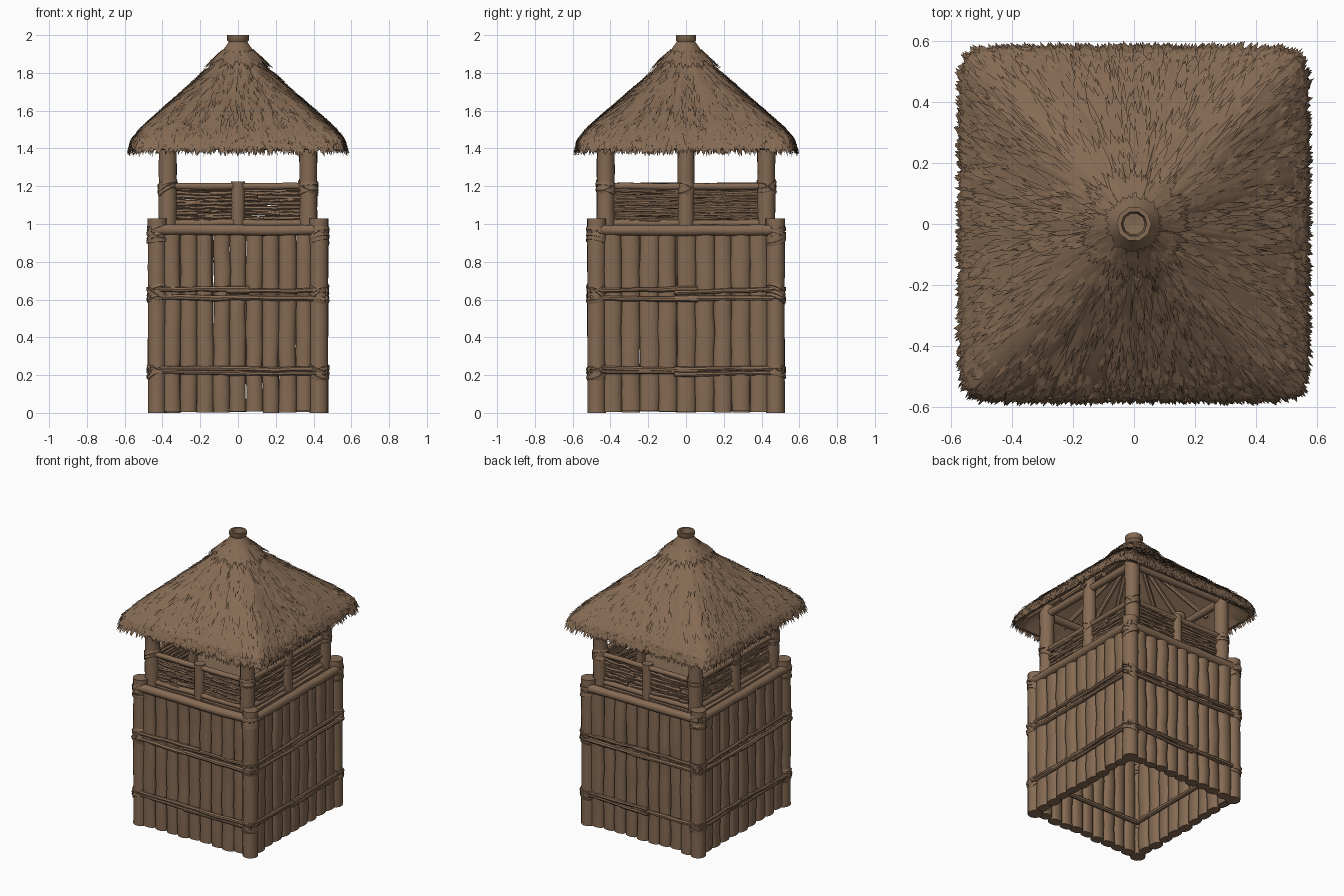
import bpy, bmesh, math, random
from mathutils import Vector

if "Cube" in bpy.data.objects:
    bpy.data.objects.remove(bpy.data.objects["Cube"])

random.seed(7)
R = random.uniform
wood = bpy.data.materials.new("weathered brown wood")
wood.diffuse_color = (0.235, 0.145, 0.087, 1)
wood.use_nodes = True
wood.node_tree.nodes["Principled BSDF"].inputs["Base Color"].default_value = wood.diffuse_color


def finish(bm, name, smooth=True):
    me = bpy.data.meshes.new(name)
    bm.to_mesh(me)
    bm.free()
    me.materials.append(wood)
    if smooth:
        me.shade_smooth()
        me.set_sharp_from_angle(angle=math.radians(50))
    ob = bpy.data.objects.new(name, me)
    bpy.context.collection.objects.link(ob)


def log(bm, p0, p1, ru, rv=None, sides=10, segs=6, wob=0.06, bend=0.0, power=2.0, u=None):
    """Irregular log from p0 to p1; ru is the half width along u, rv the other."""
    p0, p1 = Vector(p0), Vector(p1)
    rv = rv or ru
    d = (p1 - p0).normalized()
    u = Vector(u) if u else d.orthogonal().normalized()
    v = d.cross(u).normalized()
    rings = []
    for i in range(segs + 1):
        inner = 0 < i < segs
        c = p0.lerp(p1, i / segs)
        if inner:
            c += u * R(-bend, bend) + v * R(-bend, bend)
        k = 1 + R(-wob, wob)
        ring = []
        for j in range(sides):
            a = math.tau * (j + 0.5) / sides
            ca, sa = math.cos(a), math.sin(a)
            n = (abs(ca) ** power + abs(sa) ** power) ** (1 / power)
            ring.append(bm.verts.new(c + (u * ca * ru + v * sa * rv) * (k / n)))
        rings.append(ring)
    for a, b in zip(rings, rings[1:]):
        for j in range(sides):
            bm.faces.new((a[j], a[(j + 1) % sides], b[(j + 1) % sides], b[j]))
    bm.faces.new(rings[0][::-1])
    bm.faces.new(rings[-1])


def lashing(bm, x, y, z, r, turns=3):
    """Rope turns round an upright post."""
    for i in range(turns):
        zz = z + (i - (turns - 1) / 2) * 0.02
        t = R(-0.006, 0.006)
        log(bm, (x - t, y + t, zz - 0.009), (x + t, y - t, zz + 0.009), r, segs=2, wob=0.03, sides=12)


def box(bm, lo, hi):
    vs = bmesh.ops.create_cube(bm, size=1)["verts"]
    for v in vs:
        v.co = [(lo[i] + hi[i]) / 2 + v.co[i] * (hi[i] - lo[i]) for i in range(3)]


PX, PY = 0.428, 0.473      # lower corner posts
UX, UY = 0.372, 0.425      # upper corner posts
CORNERS = [(sx, sy) for sx in (-1, 1) for sy in (-1, 1)]
# The four sides: (along, outward, half length, offset) for lower and upper storeys
X, Y = Vector((1, 0, 0)), Vector((0, 1, 0))
LOWER = [(X, -Y, PX, PY), (X, Y, PX, PY), (Y, -X, PY, PX), (Y, X, PY, PX)]
UPPER = [(X, -Y, UX, UY), (X, Y, UX, UY), (Y, -X, UY, UX), (Y, X, UY, UX)]
Z = Vector((0, 0, 1))

# Corner posts of both storeys
bm = bmesh.new()
for sx, sy in CORNERS:
    log(bm, (sx * PX, sy * PY, 0), (sx * PX, sy * PY, 1.03), 0.05, sides=14, segs=8, wob=0.04)
finish(bm, "lower_corner_posts")
bm = bmesh.new()
for sx, sy in CORNERS:
    log(bm, (sx * UX, sy * UY, 0.93), (sx * UX, sy * UY, 1.54), 0.048, sides=14, segs=7, wob=0.05)
for sx in (-1, 1):
    log(bm, (sx * UX, 0, 0.93), (sx * UX, 0, 1.56), 0.044, sides=12, wob=0.04)
    log(bm, (0, sx * UY, 0.93), (0, sx * UY, 1.225), 0.036, sides=12, segs=4, wob=0.04)
finish(bm, "upper_posts")

# Walls of flattened upright logs
bm = bmesh.new()
for al, out, half, off in LOWER:
    n = 9
    span = 2 * (half - 0.035)
    for i in range(n):
        t = -span / 2 + span * (i + 0.5) / n
        c = al * t + out * (off + R(-0.006, 0.004))
        w = span / n / 2 * R(0.97, 1.08)
        log(bm, c + Z * R(0, 0.012), c + Z * R(0.955, 0.98) + al * R(-0.006, 0.006), w, R(0.03, 0.036),
            sides=12, segs=9, wob=0.05, bend=0.004, power=2.6, u=al)
finish(bm, "wall_planks")

# Binding poles and top rails round the walls
bm = bmesh.new()
for al, out, half, off in LOWER:
    c = out * (off + 0.022)
    log(bm, c - al * (half + 0.03) + Z * 0.968, c + al * (half + 0.03) + Z * 0.968, 0.029, segs=8, wob=0.06, bend=0.003)
    for z, r in ((0.648, 0.013), (0.607, 0.015), (0.232, 0.013), (0.212, 0.011)):
        for s in (-1, 1):    # two overlapping sticks per level
            a = out * (off + 0.036) + al * (s * (half + 0.035)) + Z * (z + R(-0.01, 0.01))
            b = out * (off + 0.038) - al * (s * 0.06) + Z * (z + R(-0.012, 0.012))
            log(bm, a, b, r, sides=7, segs=6, wob=0.15, bend=0.003)
    log(bm, out * (off - 0.045) - al * half + Z * 0.22, out * (off - 0.045) + al * half + Z * 0.22, 0.016, sides=7)
finish(bm, "wall_rails")

# Rope lashings
bm = bmesh.new()
for sx, sy in CORNERS:
    for z, n in ((0.94, 4), (0.63, 4), (0.22, 3)):
        lashing(bm, sx * PX, sy * PY, z, 0.056, n)
    lashing(bm, sx * UX, sy * UY, 1.19, 0.054, 3)
for sx in (-1, 1):
    lashing(bm, sx * UX, 0, 1.19, 0.048, 2)
finish(bm, "rope_lashings")

# Platform floor
bm = bmesh.new()
box(bm, (-0.41, -0.455, 0.945), (0.41, 0.455, 0.985))
finish(bm, "platform_floor", False)

# Parapet: rails and woven sticks
bm = bmesh.new()
for al, out, half, off in UPPER:
    for z, r in ((1.2, 0.018), (1.005, 0.018)):
        c = out * (off + 0.008) + Z * z
        log(bm, c - al * half, c + al * half, r, segs=8, wob=0.07, bend=0.002)
finish(bm, "parapet_rails")
bm = bmesh.new()
for al, out, half, off in UPPER:
    for s in (-1, 1):
        for row in range(10):
            z = 1.015 + row * 0.0185
            cut = R(0.3, 0.7) * half
            for a, b in ((0.01, cut + 0.03), (cut - 0.03, half)):
                o = off + R(-0.008, 0.01)
                log(bm, al * (s * a) + out * o + Z * (z + R(-0.006, 0.006)),
                    al * (s * b) + out * o + Z * (z + R(-0.006, 0.006)), 0.0115, sides=6, segs=5, wob=0.2, bend=0.004)
finish(bm, "woven_parapet")

# Roof surface: round at the top, square at the eaves
PROFILE = [(0.045, 1.97), (0.07, 1.935), (0.115, 1.875), (0.165, 1.82), (0.26, 1.732), (0.36, 1.642),
           (0.46, 1.556), (0.53, 1.492), (0.562, 1.445), (0.575, 1.395)]
UNDER = [(0.555, 1.392), (0.5, 1.465), (0.36, 1.59), (0.2, 1.73), (0.06, 1.86)]


def square_point(th, w, z):
    p = 2 + 12 * min(1, max(0, (w - 0.1) / 0.4)) ** 1.5
    c, s = math.cos(th), math.sin(th)
    n = (abs(c) ** p + abs(s) ** p) ** (1 / p)
    return Vector((0.985 * w * c / n, w * s / n, z))


def roof_point(th, t, lift=0.0):
    """t counts along PROFILE and may run past the eaves."""
    i = min(int(t), len(PROFILE) - 2)
    f = t - i
    (w0, z0), (w1, z1) = PROFILE[i], PROFILE[i + 1]
    return square_point(th, w0 + (w1 - w0) * f + lift * 0.6, z0 + (z1 - z0) * f + lift * 0.6)


bm = bmesh.new()
N = 128
ridge = [R(-0.008, 0.006) for _ in range(N)]
rows = []
for k, (w, z) in enumerate(PROFILE + UNDER):
    g = 1 if 2 < k < len(PROFILE) else 0
    rows.append([bm.verts.new(square_point(math.tau * j / N, w, z + g * ridge[j])) for j in range(N)])
for a, b in zip(rows, rows[1:]):
    for j in range(N):
        bm.faces.new((a[j], b[j], b[(j + 1) % N], a[(j + 1) % N]))
finish(bm, "thatch_roof")


def strand(bm, th, t0, t1, width, lift0, lift1):
    """Pointed straw leaf lying on the roof."""
    tm = t0 + (t1 - t0) * 0.55
    rad = max(0.05, roof_point(th, tm).xy.length)
    d = width / rad
    j = R(-1.2, 1.2) * d
    a = [bm.verts.new(roof_point(th + s * d * 0.6, t0, lift0)) for s in (-1, 1)]
    m = [bm.verts.new(roof_point(th + s * d + j * 0.4, tm, (lift0 + lift1) / 2 + R(0, 0.006))) for s in (-1, 1)]
    tip = bm.verts.new(roof_point(th + j, t1, lift1))
    bm.faces.new((a[0], m[0], m[1], a[1]))
    bm.faces.new((m[0], tip, m[1]))


# Loose straw on the slopes, the eaves fringe and the upper collar
bm = bmesh.new()
for _ in range(1700):
    t0 = 2.5 + 4.5 * R(0, 1) ** 0.7
    strand(bm, R(0, math.tau), t0, t0 + R(0.6, 1.3), R(0.004, 0.011), -0.006, R(0.004, 0.016))
finish(bm, "loose_straw", False)
bm = bmesh.new()
for _ in range(2600):
    t0 = R(6.3, 8.3)
    strand(bm, R(0, math.tau), t0, R(8.4, 9.85), R(0.005, 0.011), R(-0.01, 0.004), R(0.0, 0.026))
finish(bm, "eaves_fringe", False)
bm = bmesh.new()
for _ in range(260):
    strand(bm, R(0, math.tau), R(1.2, 1.9), R(2.4, 3.2), R(0.006, 0.011), 0.006, R(0.01, 0.026))
finish(bm, "collar_fringe", False)

# Ring at the peak
bm = bmesh.new()
prof = [(0.046, 1.94), (0.05, 1.965), (0.057, 1.972), (0.057, 2.0), (0.042, 2.0), (0.036, 1.965), (0.001, 1.96)]
rings = [[bm.verts.new((r * math.cos(math.tau * j / 10), r * math.sin(math.tau * j / 10), z)) for j in range(10)]
         for r, z in prof]
for a, b in zip(rings, rings[1:]):
    for j in range(10):
        bm.faces.new((a[j], a[(j + 1) % 10], b[(j + 1) % 10], b[j]))
finish(bm, "peak_ring")

# Roof frame: ring beams and rafters
bm = bmesh.new()
for al, out, half, off in UPPER:
    log(bm, out * off - al * (half + 0.04) + Z * 1.47, out * off + al * (half + 0.04) + Z * 1.47, 0.026)
    for k in (-0.5, 0, 0.5):
        log(bm, out * (off + 0.06) + al * (k * half) + Z * 1.47, out * 0.05 + Z * 1.84, 0.016, sides=7)
for sx, sy in CORNERS:
    log(bm, (sx * 0.5, sy * 0.52, 1.44), (sx * 0.03, sy * 0.03, 1.85), 0.024, sides=8)
finish(bm, "roof_frame")
